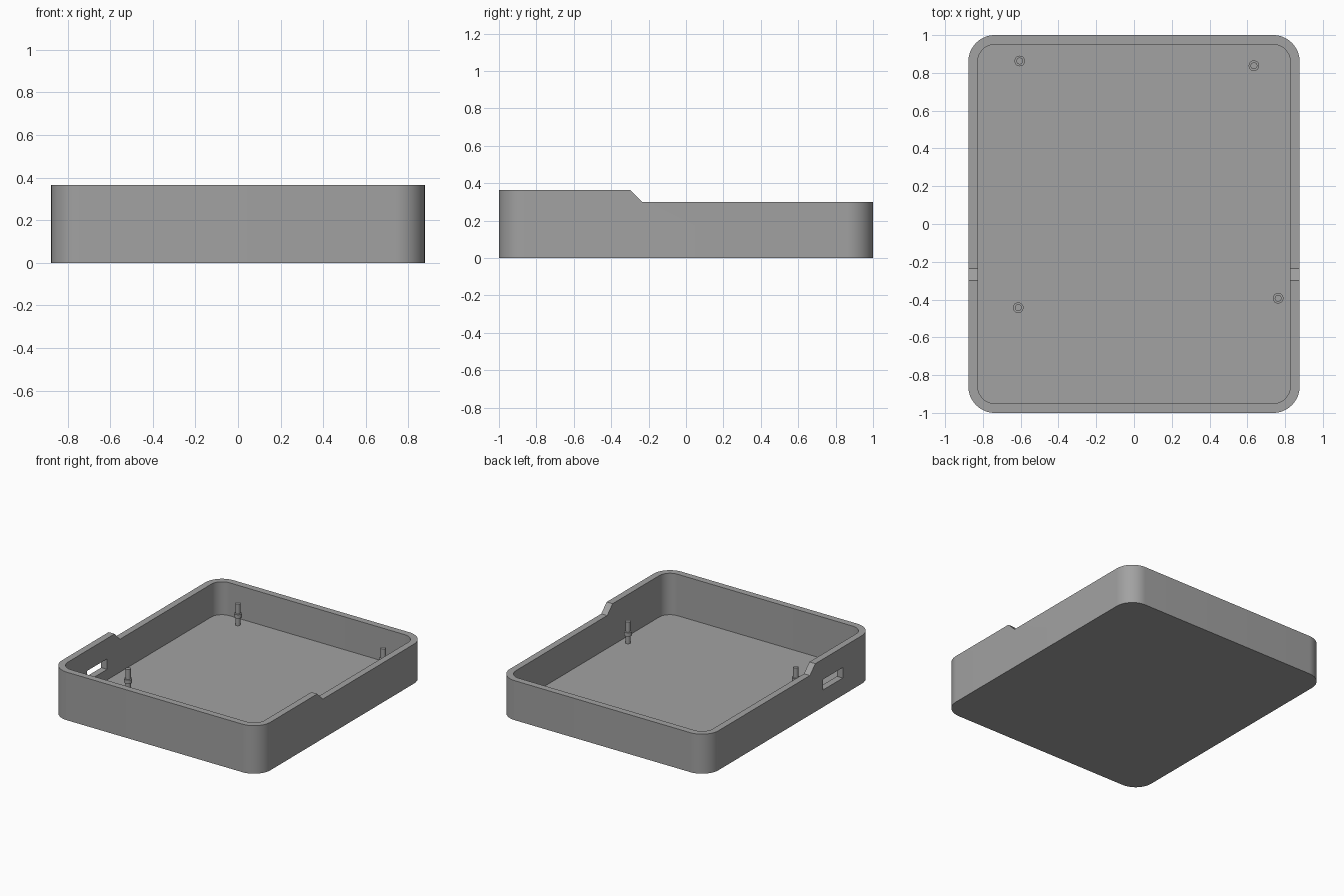
import bpy, bmesh, math

if "Cube" in bpy.data.objects:
    bpy.data.objects.remove(bpy.data.objects["Cube"])

grey = bpy.data.materials.new("plain grey")
grey.diffuse_color = (0.36, 0.36, 0.36, 1)
grey.use_nodes = True
grey.node_tree.nodes["Principled BSDF"].inputs["Base Color"].default_value = grey.diffuse_color


def prism(name, points, offset):
    """Extrude a closed 3D outline along an offset vector."""
    bm = bmesh.new()
    face = bm.faces.new([bm.verts.new(p) for p in points])
    new = bmesh.ops.extrude_face_region(bm, geom=[face])["geom"]
    bmesh.ops.translate(bm, vec=offset, verts=[v for v in new if isinstance(v, bmesh.types.BMVert)])
    bmesh.ops.recalc_face_normals(bm, faces=bm.faces)
    mesh = bpy.data.meshes.new(name)
    bm.to_mesh(mesh)
    bm.free()
    mesh.materials.append(grey)
    obj = bpy.data.objects.new(name, mesh)
    bpy.context.collection.objects.link(obj)
    return obj


def rounded_rect(hx, hy, r, z, steps=16):
    pts = []
    for i, (sx, sy) in enumerate([(1, 1), (-1, 1), (-1, -1), (1, -1)]):
        for k in range(steps + 1):
            a = math.pi / 2 * (i + k / steps)
            pts.append((sx * (hx - r) + r * math.cos(a), sy * (hy - r) + r * math.sin(a), z))
    return pts


def select(obj):
    bpy.ops.object.select_all(action='DESELECT')
    obj.select_set(True)
    bpy.context.view_layer.objects.active = obj


def smooth(obj):
    select(obj)
    bpy.ops.object.shade_smooth_by_angle(angle=math.radians(30))


def cut(obj, cutter):
    mod = obj.modifiers.new("cut", 'BOOLEAN')
    mod.operation = 'DIFFERENCE'
    mod.solver = 'EXACT'
    mod.object = cutter
    select(obj)
    bpy.ops.object.modifier_apply(modifier=mod.name)
    bpy.data.objects.remove(cutter)


# Open tray with rounded corners
HX, HY, WALL, FLOOR = 0.877, 1.0, 0.05, 0.05
tray = prism("tray", rounded_rect(HX, HY, 0.14, 0), (0, 0, 0.365))
cut(tray, prism("cavity_cutter", rounded_rect(HX - WALL, HY - WALL, 0.09, FLOOR), (0, 0, 0.6)))

# Lowered rear rim with a sloped step
step = [(-0.235, 0.30), (1.2, 0.30), (1.2, 0.5), (-0.435, 0.5)]
cut(tray, prism("rim_cutter", [(-1.2, y, z) for y, z in step], (2.4, 0, 0)))

# Rectangular port through the left wall
port = [(-0.63, 0.13), (-0.39, 0.13), (-0.39, 0.21), (-0.63, 0.21)]
cut(tray, prism("port_cutter", [(-1.0, y, z) for y, z in port], (0.3, 0, 0)))
smooth(tray)

# Mounting posts: turned profile of a thin pin with a collar
PROFILE = [(0.018, FLOOR - 0.01), (0.018, 0.11), (0.028, 0.11), (0.028, 0.138),
           (0.018, 0.138), (0.018, 0.215)]


def post(name, x, y, sides=24):
    bm = bmesh.new()
    rings = [[bm.verts.new((x + r * math.cos(2 * math.pi * k / sides),
                            y + r * math.sin(2 * math.pi * k / sides), z))
              for k in range(sides)] for r, z in PROFILE]
    for low, high in zip(rings, rings[1:]):
        for k in range(sides):
            n = (k + 1) % sides
            bm.faces.new((low[k], low[n], high[n], high[k]))
    bm.faces.new(rings[0][::-1])
    bm.faces.new(rings[-1])
    mesh = bpy.data.meshes.new(name)
    bm.to_mesh(mesh)
    bm.free()
    mesh.materials.append(grey)
    obj = bpy.data.objects.new(name, mesh)
    bpy.context.collection.objects.link(obj)
    smooth(obj)


for name, x, y in [("post_back_left", -0.605, 0.863), ("post_back_right", 0.635, 0.838),
                   ("post_front_left", -0.613, -0.443), ("post_front_right", 0.763, -0.393)]:
    post(name, x, y)
